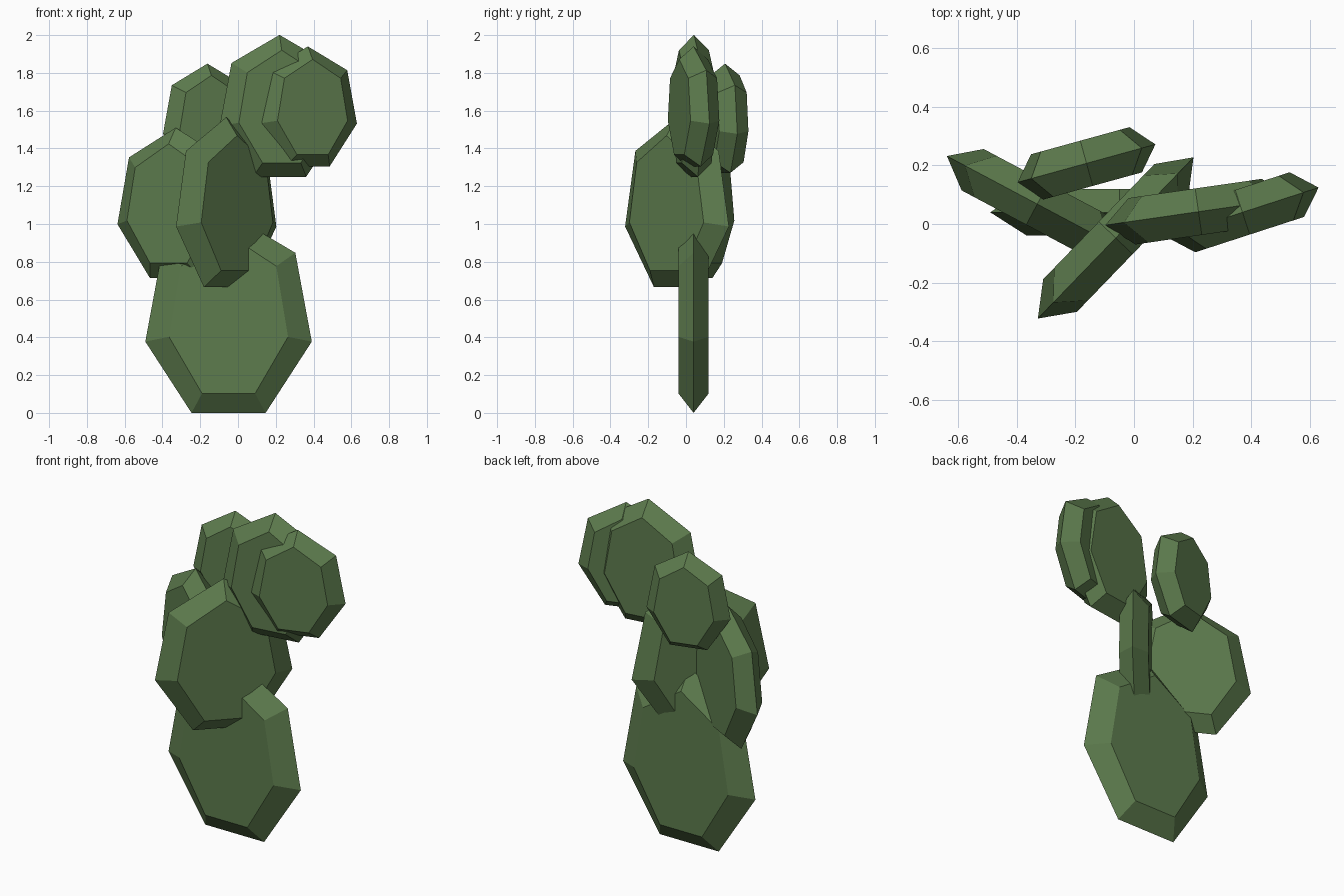
import bpy, bmesh, math

if "Cube" in bpy.data.objects:
    bpy.data.objects.remove(bpy.data.objects["Cube"])

green = bpy.data.materials.new("cactus_green")
green.diffuse_color = (0.11, 0.20, 0.075, 1)
green.use_nodes = True
green.node_tree.nodes["Principled BSDF"].inputs["Base Color"].default_value = green.diffuse_color

SIDES = 7
HALF_THICK = 0.08


def pad(name, center, rx, rz, yaw):
    """Seven-sided cactus pad: wide middle ridge with smaller flat faces front and back."""
    bm = bmesh.new()
    rings = []
    for y, sx, sz in ((-HALF_THICK, 0.715, 0.795), (0, 1, 1), (HALF_THICK, 0.715, 0.795)):
        ring = []
        for i in range(SIDES):
            a = math.pi / 2 + 2 * math.pi * i / SIDES
            ring.append(bm.verts.new((rx * sx * math.cos(a), y, rz * sz * math.sin(a))))
        rings.append(ring)
    for lo, hi in zip(rings, rings[1:]):
        for i in range(SIDES):
            j = (i + 1) % SIDES
            bm.faces.new((lo[i], lo[j], hi[j], hi[i]))
    bm.faces.new(rings[0])
    bm.faces.new(rings[2])
    bmesh.ops.recalc_face_normals(bm, faces=bm.faces)
    mesh = bpy.data.meshes.new(name)
    bm.to_mesh(mesh)
    bm.free()
    mesh.materials.append(green)
    ob = bpy.data.objects.new(name, mesh)
    ob.location = center
    ob.rotation_euler.z = math.radians(yaw)
    bpy.context.collection.objects.link(ob)


# base pad, then the pads that grow from it
pad("base_pad", (-0.05, 0.04, 0.501), 0.452, 0.556, 0)
pad("left_pad", (-0.33, 0.068, 1.092), 0.358, 0.418, -28)
pad("middle_pad", (-0.0625, -0.0475, 1.092), 0.392, 0.473, 46)
pad("upper_right_pad", (0.22, 0.042, 1.606), 0.329, 0.395, 8.2)
pad("outer_right_pad", (0.37, 0.04, 1.606), 0.28, 0.334, 18)
pad("upper_left_pad", (-0.162, 0.207, 1.545), 0.25, 0.304, 15.4)
